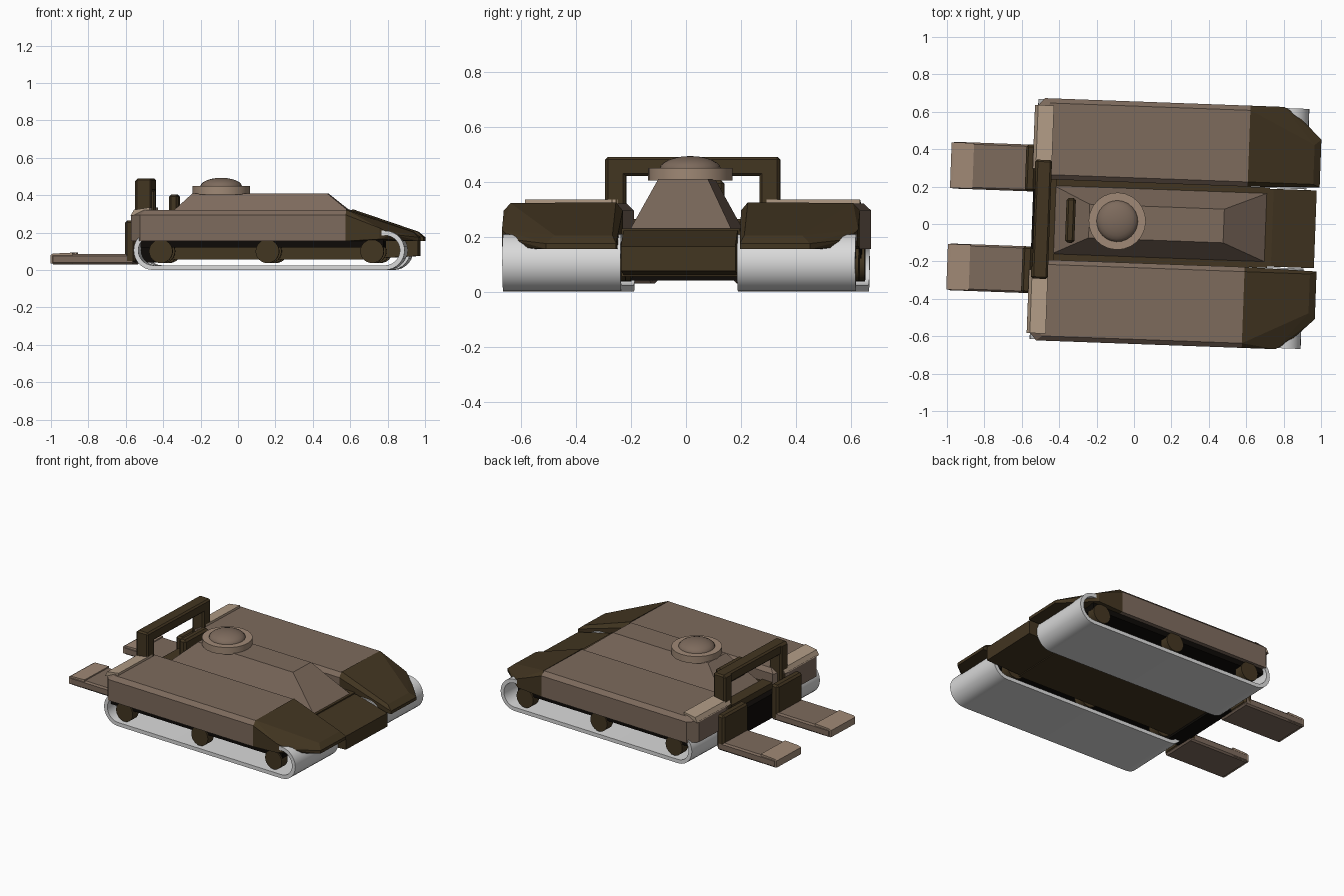
import bpy, bmesh, math
from mathutils import Matrix, Vector

old = bpy.data.objects.get("Cube")
if old:
    bpy.data.objects.remove(old)

YAW = math.radians(-2.1)   # the whole vehicle stands slightly turned


def material(name, r, g, b):
    m = bpy.data.materials.new(name)
    m.use_nodes = True
    m.diffuse_color = (r, g, b, 1)
    bsdf = m.node_tree.nodes["Principled BSDF"]
    bsdf.inputs["Base Color"].default_value = (r, g, b, 1)
    bsdf.inputs["Roughness"].default_value = 0.8
    return m


BROWN = material("brown armour", 0.205, 0.145, 0.108)
TAN = material("tan trim", 0.35, 0.25, 0.18)
SAND = material("pale sand", 0.44, 0.33, 0.235)
DARK = material("dark brown", 0.055, 0.036, 0.015)
BLACK = material("black underside", 0.004, 0.003, 0.002)
STEEL = material("light steel", 0.7, 0.7, 0.7)


def finish(bm, name, mat, bevel=0.0, smooth=False):
    bmesh.ops.recalc_face_normals(bm, faces=bm.faces)
    if bevel:
        bmesh.ops.bevel(bm, geom=bm.edges[:], offset=bevel, segments=1,
                        affect='EDGES', clamp_overlap=True)
    mesh = bpy.data.meshes.new(name)
    bm.to_mesh(mesh)
    bm.free()
    mesh.materials.append(mat)
    ob = bpy.data.objects.new(name, mesh)
    bpy.context.collection.objects.link(ob)
    ob.rotation_euler.z = YAW
    ob.location.y = 0.007
    if smooth:
        bpy.ops.object.select_all(action='DESELECT')
        ob.select_set(True)
        bpy.context.view_layer.objects.active = ob
        bpy.ops.object.shade_smooth_by_angle(angle=math.radians(35))
    return ob


def box(name, x, y, z, mat, bevel=0.0):
    """Box from three (low, high) ranges."""
    bm = bmesh.new()
    bmesh.ops.create_cube(bm, size=1)
    for v in bm.verts:
        v.co = Vector([(r[0] + r[1]) / 2 + c * (r[1] - r[0])
                       for r, c in zip((x, y, z), v.co)])
    return finish(bm, name, mat, bevel)


def solid(name, points, mat):
    """Convex block through a few corner points."""
    bm = bmesh.new()
    for p in points:
        bm.verts.new(p)
    bmesh.ops.convex_hull(bm, input=bm.verts[:])
    bmesh.ops.dissolve_limit(bm, angle_limit=0.02, verts=bm.verts[:], edges=bm.edges[:])
    return finish(bm, name, mat)


def cylinder(name, centre, radius, depth, mat, along_y=False, sides=24):
    bm = bmesh.new()
    turn = Matrix.Rotation(math.pi / 2, 4, 'X') if along_y else Matrix()
    bmesh.ops.create_cone(bm, cap_ends=True, segments=sides, radius1=radius,
                          radius2=radius, depth=depth,
                          matrix=Matrix.Translation(centre) @ turn)
    return finish(bm, name, mat, smooth=True)


def side_range(s, a, b):
    return tuple(sorted((s * a, s * b)))


def stadium(x0, x1, radius, zc, steps=14):
    """Closed outline of a belt around two end rollers."""
    pts = []
    for cx, start in ((x1, -math.pi / 2), (x0, math.pi / 2)):
        for i in range(steps + 1):
            a = start + math.pi * i / steps
            pts.append((cx + radius * math.cos(a), zc + radius * math.sin(a)))
    return pts


def track(name, y0, y1):
    bm = bmesh.new()
    outer, inner = (stadium(-0.43, 0.81, r, 0.105) for r in (0.105, 0.08))
    rings = [[bm.verts.new((x, y, z)) for x, z in loop]
             for loop, y in ((outer, y0), (outer, y1), (inner, y1), (inner, y0))]
    n = len(outer)
    for k in range(4):
        a, b = rings[k], rings[(k + 1) % 4]
        for i in range(n):
            j = (i + 1) % n
            bm.faces.new((a[i], a[j], b[j], b[i]))
    return finish(bm, name, STEEL, smooth=True)


# Central hull: belly, nose and raised superstructure
box("belly_hull", (-0.5, 0.72), (-0.215, 0.215), (0.055, 0.23), DARK)
solid("nose", [(x, s * 0.208, z) for s in (-1, 1)
               for x, z in ((0.7, 0.06), (0.7, 0.222), (0.74, 0.222),
                            (0.97, 0.165), (0.97, 0.075))], DARK)
solid("superstructure",
      [(x, s * y, z) for s in (-1, 1)
       for x, y, z in ((-0.44, 0.195, 0.2), (0.71, 0.195, 0.2), (-0.44, 0.185, 0.225),
                       (0.71, 0.185, 0.225), (-0.24, 0.09, 0.41), (0.48, 0.09, 0.41))], BROWN)
box("rear_hull", (-0.545, -0.44), (-0.26, 0.26), (0.04, 0.2), BLACK)
box("rear_deck", (-0.5, -0.42), (-0.215, 0.215), (0.19, 0.24), DARK)

# Cupola: ring and low dome
cylinder("cupola_ring", (-0.09, 0.005, 0.427), 0.153, 0.046, TAN)
bm = bmesh.new()
bmesh.ops.create_uvsphere(bm, u_segments=24, v_segments=12, radius=1,
                          matrix=Matrix.Translation((-0.09, 0.005, 0.445))
                          @ Matrix.Diagonal((0.112, 0.112, 0.048, 1)))
finish(bm, "cupola_dome", BROWN, smooth=True)
box("vision_block", (-0.365, -0.315), (-0.12, 0.12), (0.27, 0.405), DARK, 0.012)

# Rear lifting frame
box("frame_crossbar", (-0.535, -0.45), (-0.318, 0.318), (0.42, 0.49), DARK, 0.01)

for s, label in ((1, "left"), (-1, "right")):
    # Side pod with clipped rear corners and a bevelled upper edge
    pod = []
    for x, y in ((-0.55, 0.31), (-0.55, 0.59), (-0.5, 0.648), (0.6, 0.648),
                 (0.6, 0.215), (-0.5, 0.215)):
        inset_y = y + (0.025 if y < 0.4 else -0.025)
        inset_x = x + (0.03 if x < 0 else 0)
        pod += [(x, s * y, 0.155), (x, s * y, 0.295), (inset_x, s * inset_y, 0.32)]
    solid(label + "_pod", pod, BROWN)
    solid(label + "_rear_trim",
          [(x, s * y, z) for y in (0.27, 0.61)
           for x, z in ((-0.552, 0.29), (-0.535, 0.322), (-0.45, 0.335), (-0.45, 0.31))], SAND)

    # Sloping front fender with a clipped outer corner
    fender = [(0.6, s * y, z) for y, z in ((0.215, 0.155), (0.215, 0.295), (0.24, 0.325),
                                           (0.623, 0.322), (0.648, 0.295), (0.648, 0.155))]
    fender += [(x, s * y, z) for x, y, z in
               ((0.78, 0.648, 0.165), (0.78, 0.648, 0.225), (0.85, 0.61, 0.19),
                (0.985, 0.48, 0.155), (0.985, 0.48, 0.175), (0.95, 0.45, 0.205),
                (0.985, 0.225, 0.155), (0.985, 0.225, 0.175), (0.95, 0.24, 0.205))]
    solid(label + "_fender", fender, DARK)

    # Running gear
    track(label + "_track", *side_range(s, 0.212, 0.642))
    box(label + "_pod_underside", (-0.5, 0.8), side_range(s, 0.23, 0.62),
        (0.12, 0.17), BLACK)
    for i, x in enumerate((-0.39, 0.18, 0.74)):
        for tag, y in (("outer", 0.6), ("inner", 0.25)):
            cylinder(f"{label}_{tag}_wheel_{i + 1}", (x, s * y, 0.1), 0.063, 0.06,
                     DARK, along_y=True)

    # Frame upright, fork carriage and fork
    box(label + "_frame_upright", (-0.54, -0.45), side_range(s, 0.243, 0.318),
        (0.17, 0.485), DARK, 0.01)
    box(label + "_fork_carriage", (-0.59, -0.535), side_range(s, 0.147, 0.397),
        (0.035, 0.265), DARK, 0.012)
    box(label + "_fork", (-0.985, -0.54), side_range(s, 0.147, 0.397),
        (0.03, 0.085), BROWN, 0.01)
    solid(label + "_fork_tip",
          [(x, s * y, z) for y in (0.15, 0.394)
           for x, z in ((-0.99, 0.035), (-0.99, 0.08), (-0.975, 0.088),
                        (-0.87, 0.093), (-0.87, 0.035))], TAN)
